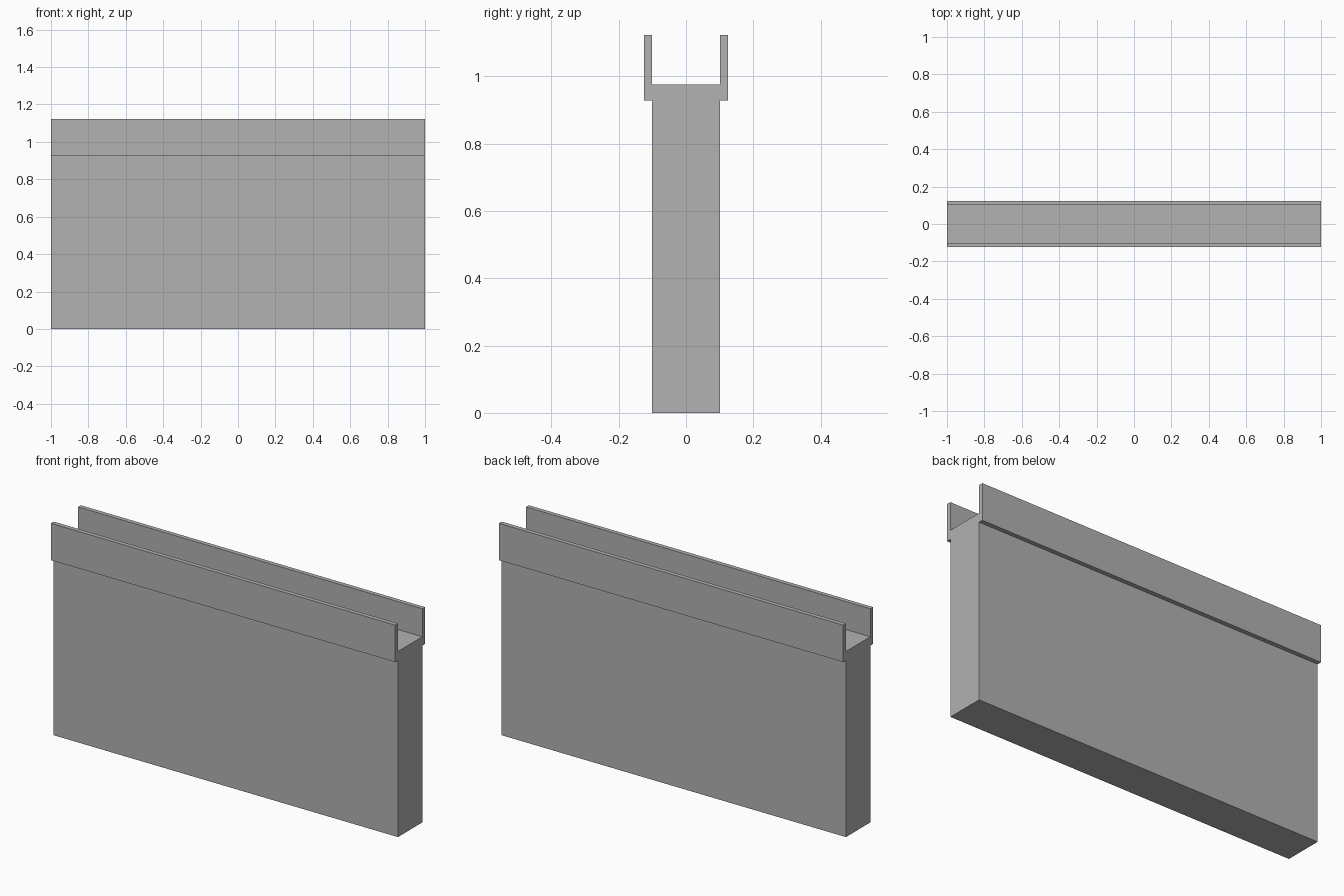
import bpy
import bmesh

if "Cube" in bpy.data.objects:
    bpy.data.objects.remove(bpy.data.objects["Cube"])

LENGTH = 2.0
WALL_Y, RAIL_Y = 0.101, 0.124            # half widths of the wall and the outer rails
RAIL_BASE, FLOOR, TOP = 0.928, 0.975, 1.122

grey = bpy.data.materials.new("concrete grey")
grey.diffuse_color = (0.445, 0.445, 0.445, 1.0)
grey.use_nodes = True
grey.node_tree.nodes["Principled BSDF"].inputs["Base Color"].default_value = grey.diffuse_color

# Half of the cross-section (y, z), mirrored to close the outline
half = [(WALL_Y, 0), (WALL_Y, RAIL_BASE), (RAIL_Y, RAIL_BASE),
        (RAIL_Y, TOP), (WALL_Y, TOP), (WALL_Y, FLOOR)]
outline = half + [(-y, z) for y, z in reversed(half)]

# Wall with a channel along its top, swept along x
bm = bmesh.new()
end = bm.faces.new([bm.verts.new((-LENGTH / 2, y, z)) for y, z in outline])
swept = bmesh.ops.extrude_face_region(bm, geom=[end], use_keep_orig=True)
moved = [v for v in swept["geom"] if isinstance(v, bmesh.types.BMVert)]
bmesh.ops.translate(bm, verts=moved, vec=(LENGTH, 0, 0))
bmesh.ops.recalc_face_normals(bm, faces=bm.faces)

mesh = bpy.data.meshes.new("channel_wall")
bm.to_mesh(mesh)
bm.free()
mesh.materials.append(grey)
wall = bpy.data.objects.new("channel_wall", mesh)
bpy.context.collection.objects.link(wall)
